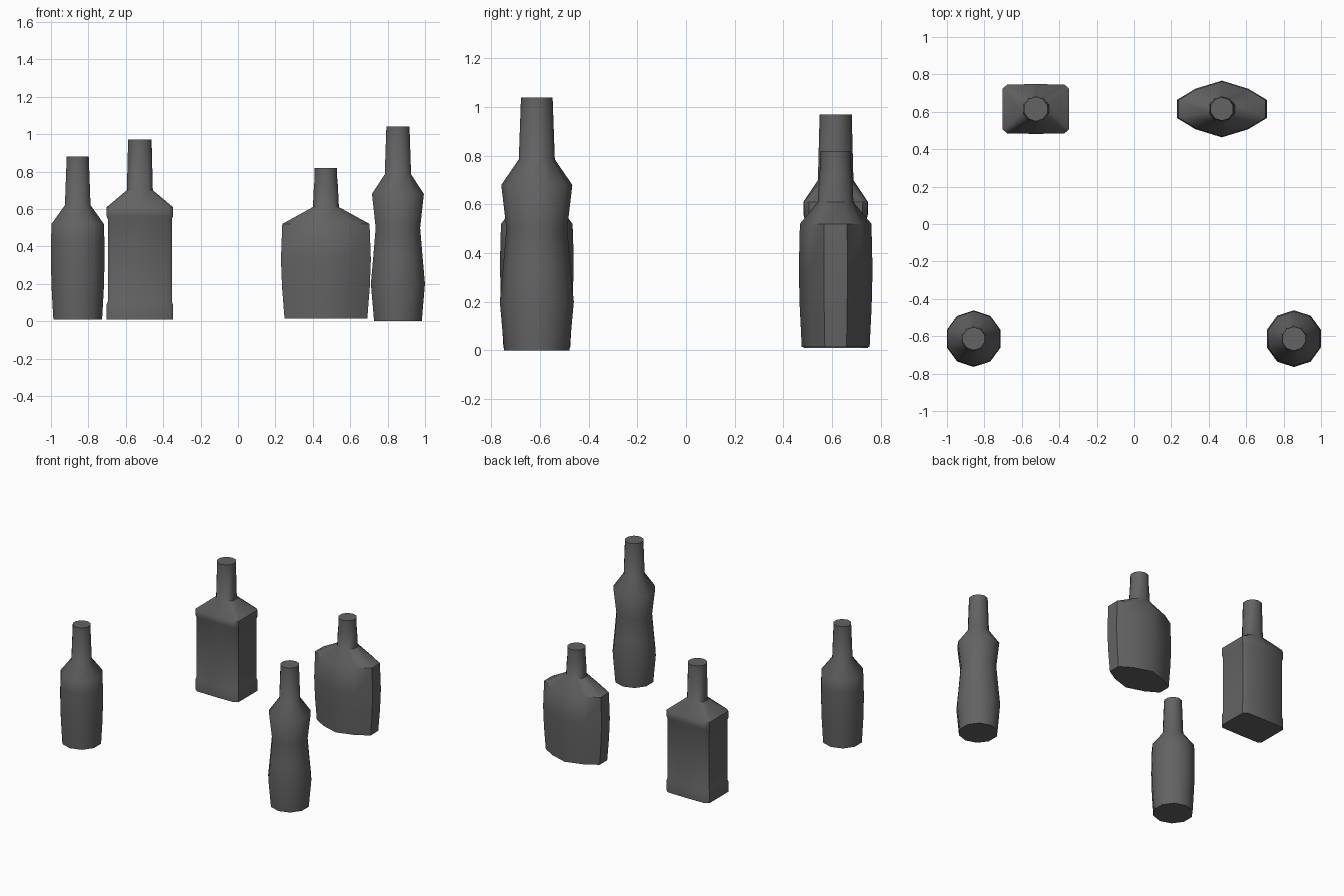
import bpy, bmesh
from math import sin, cos, pi, radians

cube = bpy.data.objects.get("Cube")
if cube:
    bpy.data.objects.remove(cube)

glass = bpy.data.materials.new("dark grey glass")
glass.use_nodes = True
colour = (0.125, 0.125, 0.125, 1)
glass.diffuse_color = colour
glass.node_tree.nodes["Principled BSDF"].inputs["Base Color"].default_value = colour

SIDES = 10


def outline(side, corner, middle):
    """Ten-point symmetric section from its points near +x, at the corner and at +y."""
    half = [side, corner, (0, middle), (-corner[0], corner[1]), (-side[0], side[1])]
    return half + [(-x, -y) for x, y in half]


round_section = [(cos(pi / 10 + 2 * pi * i / SIDES), sin(pi / 10 + 2 * pi * i / SIDES))
                 for i in range(SIDES)]
square_section = outline((0.177, 0.11), (0.152, 0.131), 0.133)
flask_section = outline((0.238, 0.048), (0.14, 0.107), 0.15)


def bottle(name, location, section, body, neck):
    """Loft body rings (height, scale of section), then round neck rings (height, radius)."""
    bm = bmesh.new()
    rings = []
    for shape, levels in ((section, body), (round_section, neck)):
        for z, s in levels:
            rings.append([bm.verts.new((x * s, y * s, z)) for x, y in shape])
    for low, high in zip(rings, rings[1:]):
        for i in range(SIDES):
            j = (i + 1) % SIDES
            bm.faces.new((low[i], low[j], high[j], high[i]))
    bm.faces.new(rings[0][::-1])
    bm.faces.new(rings[-1])
    mesh = bpy.data.meshes.new(name)
    bm.to_mesh(mesh)
    bm.free()
    mesh.materials.append(glass)
    obj = bpy.data.objects.new(name, mesh)
    obj.location = (*location, 0)
    bpy.context.collection.objects.link(obj)
    bpy.ops.object.select_all(action="DESELECT")
    obj.select_set(True)
    bpy.context.view_layer.objects.active = obj
    bpy.ops.object.shade_smooth_by_angle(angle=radians(40))


# Barrel-shaped round bottle
bottle("barrel_bottle", (-0.857, -0.613), round_section,
       [(0.01, 0.137), (0.18, 0.147), (0.33, 0.151), (0.43, 0.15), (0.52, 0.147)],
       [(0.62, 0.072), (0.88, 0.062)])

# Tall waisted bottle
bottle("waisted_bottle", (0.855, -0.613), round_section,
       [(0.0, 0.134), (0.2, 0.152), (0.35, 0.138), (0.5, 0.125), (0.68, 0.146)],
       [(0.785, 0.074), (1.04, 0.065)])

# Square bottle with raised bands at foot and shoulder
bottle("square_bottle", (-0.525, 0.615), square_section,
       [(0.01, 1), (0.09, 1), (0.105, 0.966), (0.545, 0.966), (0.56, 1), (0.61, 1)],
       [(0.7, 0.073), (0.97, 0.066)])

# Wide flat flask
bottle("flask_bottle", (0.47, 0.615), flask_section,
       [(0.015, 0.93), (0.18, 0.985), (0.33, 1.01), (0.52, 0.98)],
       [(0.61, 0.073), (0.73, 0.067), (0.745, 0.064), (0.82, 0.063)])
